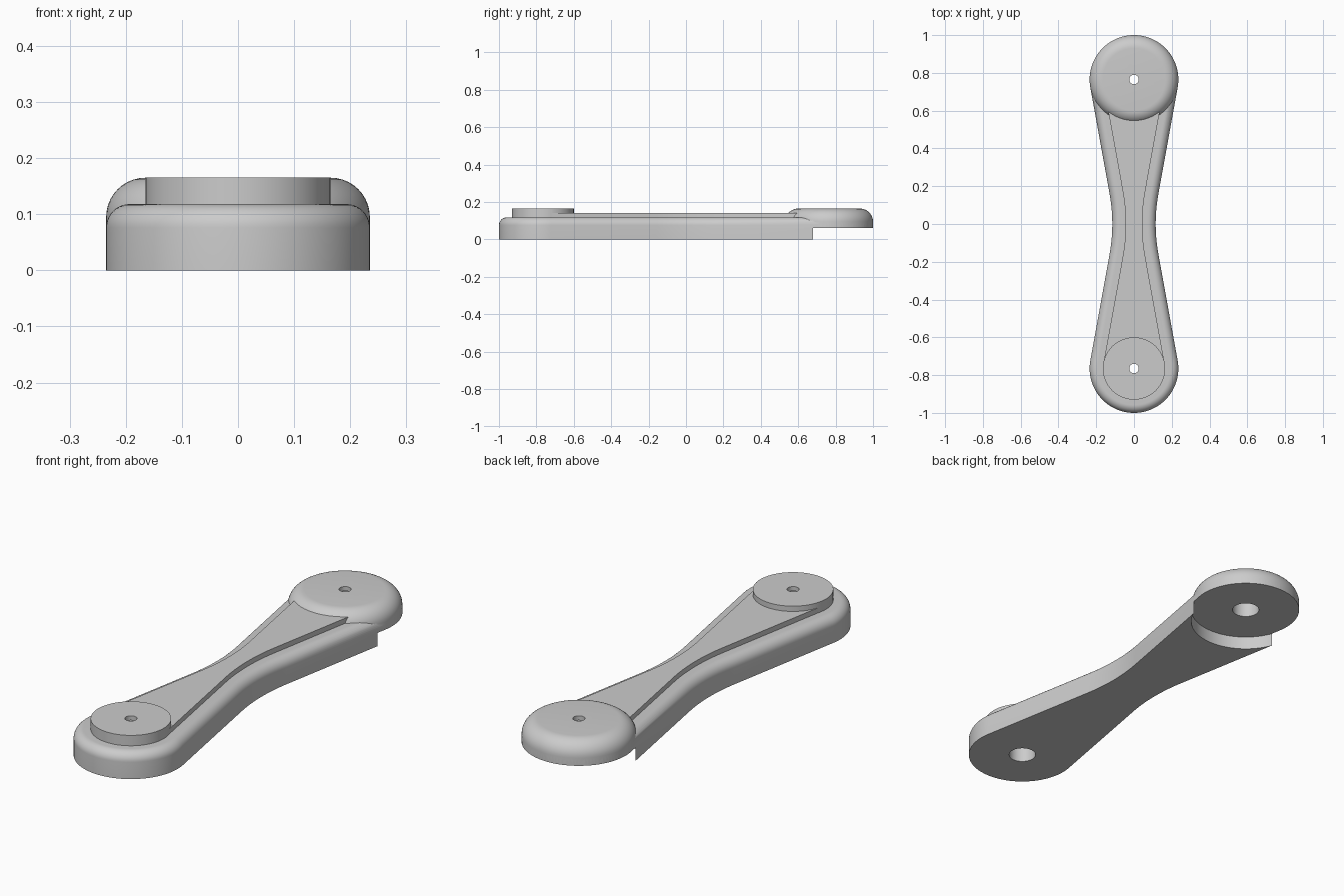
import bpy, bmesh, math

if "Cube" in bpy.data.objects:
    bpy.data.objects.remove(bpy.data.objects["Cube"])

C, R_END, WAIST, R_WAIST = 0.765, 0.235, 0.115, 0.9   # end centre, end radius, half waist, waist curve

grey = bpy.data.materials.new("light_grey")
grey.diffuse_color = (0.6, 0.6, 0.6, 1)
grey.use_nodes = True
grey.node_tree.nodes["Principled BSDF"].inputs["Base Color"].default_value = grey.diffuse_color


def outline(inset):
    """Hourglass link outline: round ends, straight flanks, curved waist."""
    r, R, cx = R_END - inset, R_WAIST + inset, WAIST + R_WAIST
    a = math.atan2(C, cx) - math.acos((R_WAIST + R_END) / math.hypot(cx, C))
    n, m = 32, 12
    q = []
    for i in range(n + 1):
        t = -math.pi / 2 + (a + math.pi / 2) * i / n
        q.append((r * math.cos(t), -C + r * math.sin(t)))
    for i in range(m + 1):
        t = a * (1 - i / m)
        q.append((cx - R * math.cos(t), -R * math.sin(t)))
    q[0] = (0, -C - r)
    right = q + [(x, -y) for x, y in reversed(q[:-1])]
    return right + [(-x, y) for x, y in reversed(right[1:-1])]


def circle(y, r, n=96):
    return [(r * math.cos(2 * math.pi * i / n), y + r * math.sin(2 * math.pi * i / n)) for i in range(n)]


def stack(name, layers):
    """Solid from stacked loops: layers are (points, z)."""
    bm = bmesh.new()
    rings = [[bm.verts.new((x, y, z)) for x, y in pts] for pts, z in layers]
    n = len(rings[0])
    for lo, hi in zip(rings, rings[1:]):
        for i in range(n):
            j = (i + 1) % n
            bm.faces.new((lo[i], lo[j], hi[j], hi[i]))
    bm.faces.new(rings[0][::-1])
    bm.faces.new(rings[-1])
    me = bpy.data.meshes.new(name)
    bm.to_mesh(me)
    bm.free()
    ob = bpy.data.objects.new(name, me)
    me.materials.append(grey)
    bpy.context.collection.objects.link(ob)
    return ob


def rounded(shape, z0, z1, f, n=10):
    """Layers with a rounded upper rim of radius f; shape(inset) gives the loop."""
    out = [(shape(0), z0)]
    for i in range(n + 1):
        t = math.pi / 2 * i / n
        out.append((shape(f * (1 - math.cos(t))), z1 - f + f * math.sin(t)))
    return out


def combine(ob, other, op):
    bpy.context.view_layer.objects.active = ob
    mod = ob.modifiers.new("bool", 'BOOLEAN')
    mod.operation, mod.object, mod.solver = op, other, 'EXACT'
    bpy.ops.object.modifier_apply(modifier=mod.name)
    bpy.data.objects.remove(other)


# Waisted body with rounded upper rim
link = stack("link_plate", rounded(outline, 0, 0.118, 0.042))

# Recess under the rear end
combine(link, stack("recess_cutter", [(circle(C, 0.2395), -0.1), (circle(C, 0.2395), 0.06)]), 'DIFFERENCE')

# Raised centre rib
combine(link, stack("rib", [(outline(0.071), 0.09), (outline(0.071), 0.141)]), 'UNION')

# Front boss and rounded rear cap
combine(link, stack("front_boss", [(circle(-C, 0.165), 0.08), (circle(-C, 0.165), 0.165)]), 'UNION')
combine(link, stack("rear_cap", rounded(lambda d: circle(C, R_END - d), 0.06, 0.165, 0.07)), 'UNION')

# Pin holes: wide socket from below, small hole through the top
for y in (-C, C):
    for r, top in ((0.058, 0.145), (0.025, 0.3)):
        combine(link, stack("hole_cutter", [(circle(y, r, 48), -0.1), (circle(y, r, 48), top)]), 'DIFFERENCE')

bpy.ops.object.select_all(action='DESELECT')
link.select_set(True)
bpy.context.view_layer.objects.active = link
bpy.ops.object.shade_smooth_by_angle(angle=math.radians(30))
